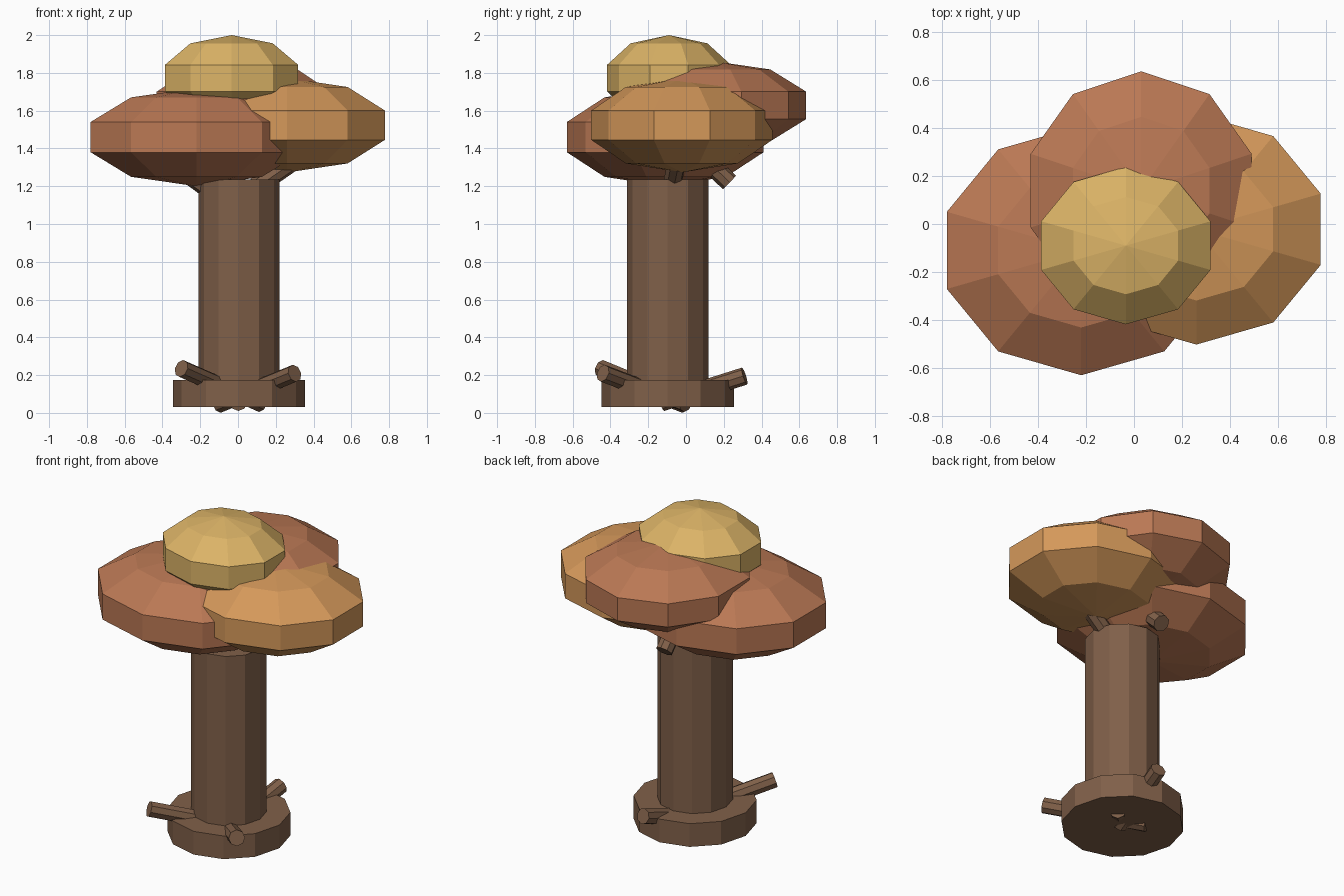
import bpy
import math
from mathutils import Vector

if "Cube" in bpy.data.objects:
    bpy.data.objects.remove(bpy.data.objects["Cube"])


def material(name, srgb):
    mat = bpy.data.materials.new(name)
    lin = [((c / 255 + 0.055) / 1.055) ** 2.4 for c in srgb]
    mat.diffuse_color = (*lin, 1)
    mat.use_nodes = True
    mat.node_tree.nodes["Principled BSDF"].inputs["Base Color"].default_value = mat.diffuse_color
    return mat


BARK = material("bark brown", (128, 96, 73))
RUST = material("rust red", (186, 120, 84))
ORANGE = material("autumn orange", (212, 152, 90))
GOLD = material("golden yellow", (220, 180, 103))


def finish(name, mat):
    obj = bpy.context.object
    obj.name = name
    obj.data.materials.append(mat)
    return obj


def tube(name, start, end, radius, sides):
    """Flat-sided cylinder between two points."""
    a, b = Vector(start), Vector(end)
    axis = b - a
    bpy.ops.mesh.primitive_cylinder_add(
        vertices=sides, radius=radius, depth=axis.length, location=(a + b) / 2,
        rotation=axis.to_track_quat('Z', 'Y').to_euler())
    return finish(name, BARK)


def foliage(name, centre, radii, mat):
    """Squashed low-poly sphere."""
    bpy.ops.mesh.primitive_uv_sphere_add(segments=10, ring_count=5, radius=1, location=centre)
    bpy.context.object.scale = radii
    return finish(name, mat)


# Trunk and flared base
CX, CY = 0.005, -0.097
tube("trunk", (CX, CY, 0.1), (CX, CY, 1.235), 0.215, 12)
tube("trunk_base", (CX, CY, 0.03), (CX, CY, 0.175), 0.35, 12)

# Roots run through the base and tip upward at their outer ends
roots = [
    ("root_front_left", (0.12, 0.00, 0.05), (-0.30, -0.45, 0.235)),
    ("root_front_right", (-0.10, -0.01, 0.046), (0.30, -0.44, 0.21)),
    ("root_back", (0.00, -0.13, 0.055), (0.08, 0.31, 0.195)),
]
for name, start, end in roots:
    tube(name, start, end, 0.047, 8)

# Branches reach into the canopy
branches = [
    ("branch_left", (0.0, -0.10, 1.07), (-0.42, -0.10, 1.38)),
    ("branch_right", (0.0, -0.09, 1.13), (0.42, -0.03, 1.42)),
    ("branch_back", (-0.01, 0.23, 1.22), (0.0, -0.08, 1.52)),
]
for name, start, end in branches:
    tube(name, start, end, 0.05, 8)

# Foliage clumps
foliage("foliage_left", (-0.22, -0.11, 1.46), (0.619, 0.547, 0.26), RUST)
foliage("foliage_right", (0.26, -0.022, 1.523), (0.573, 0.505, 0.25), ORANGE)
foliage("foliage_back", (0.03, 0.139, 1.628), (0.509, 0.523, 0.235), RUST)
foliage("foliage_top", (-0.034, -0.09, 1.772), (0.390, 0.345, 0.228), GOLD)
